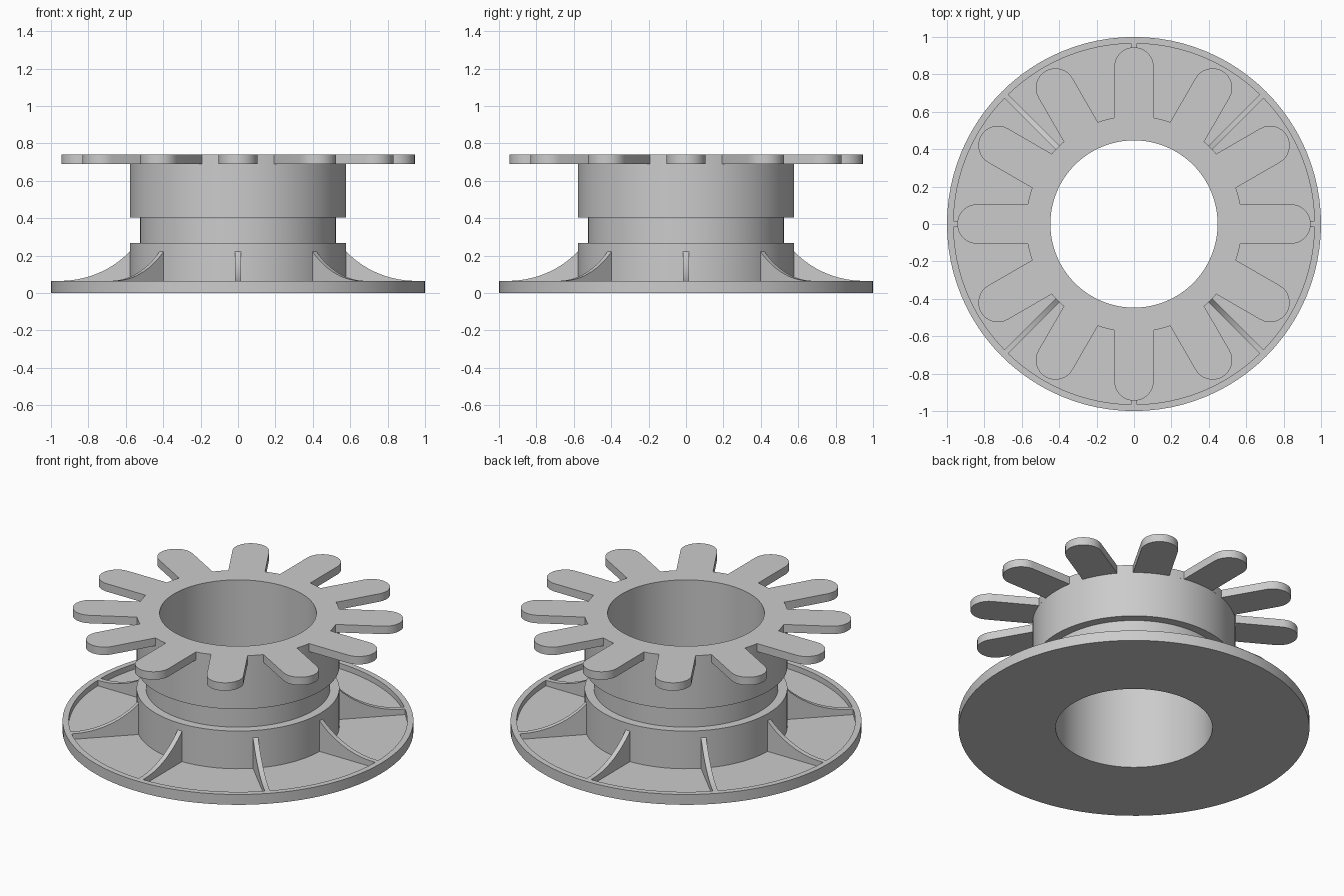
import bpy, bmesh
from math import sin, cos, pi, asin, sqrt, radians
from mathutils import Matrix

if "Cube" in bpy.data.objects:
    bpy.data.objects.remove(bpy.data.objects["Cube"])

SEG = 96
BORE = 0.447
HUB = 0.578


def finish(obj):
    bpy.ops.object.select_all(action='DESELECT')
    obj.select_set(True)
    bpy.context.view_layer.objects.active = obj
    if obj.type == 'CURVE':
        bpy.ops.object.convert(target='MESH')
    bpy.ops.object.shade_smooth_by_angle(angle=radians(30))


def add_mesh(name, bm):
    bmesh.ops.recalc_face_normals(bm, faces=bm.faces)
    mesh = bpy.data.meshes.new(name)
    bm.to_mesh(mesh)
    bm.free()
    obj = bpy.data.objects.new(name, mesh)
    bpy.context.collection.objects.link(obj)
    finish(obj)
    return obj


def lathe(name, profile):
    bm = bmesh.new()
    rings = [[bm.verts.new((r * cos(2 * pi * i / SEG), r * sin(2 * pi * i / SEG), z))
              for i in range(SEG)] for r, z in profile]
    for k, a in enumerate(rings):
        b = rings[(k + 1) % len(rings)]
        for i in range(SEG):
            j = (i + 1) % SEG
            bm.faces.new((a[i], a[j], b[j], b[i]))
    return add_mesh(name, bm)


# Hollow hub with grooved neck and rimmed base flange
lathe("hub_and_base_flange", [
    (BORE, 0), (1.0, 0), (1.0, 0.065), (0.965, 0.065), (0.965, 0.03),
    (HUB, 0.03), (HUB, 0.267), (0.525, 0.267), (0.525, 0.405),
    (HUB, 0.405), (HUB, 0.69), (BORE, 0.69)])

# Eight concave gusset ribs between hub and flange rim
R, R_END, Z_END = 0.52, 0.95, 0.065
start = HUB - 0.008
rib = [(start, 0.03)]
for i in range(13):
    x = start + (R_END - start) * i / 12
    rib.append((x, Z_END + R - sqrt(R * R - (R_END - x) ** 2)))
rib += [(0.967, Z_END), (0.967, 0.03)]
bm = bmesh.new()
for k in range(8):
    turn = Matrix.Rotation(k * pi / 4, 3, 'Z')
    sides = []
    for y in (-0.015, 0.015):
        vs = [bm.verts.new((x, y, z)) for x, z in rib]
        for v in vs:
            v.co = turn @ v.co
        bm.faces.new(vs)
        sides.append(vs)
    a, b = sides
    for i in range(len(a)):
        j = (i + 1) % len(a)
        bm.faces.new((a[i], a[j], b[j], b[i]))
add_mesh("flange_ribs", bm)

# Top plate with twelve round-ended fingers
W, TIP = 0.105, 0.945
half = asin(W / HUB)
outline = []
for k in range(12):
    t = k * pi / 6
    finger = [(HUB * cos(half), -W)]
    finger += [(TIP - W + W * cos(a), W * sin(a))
               for a in (-pi / 2 + pi * i / 16 for i in range(17))]
    finger.append((HUB * cos(half), W))
    outline += [(x * cos(t) - y * sin(t), x * sin(t) + y * cos(t)) for x, y in finger]
    gap = pi / 6 - 2 * half
    outline += [(HUB * cos(t + half + gap * f), HUB * sin(t + half + gap * f))
                for f in (1 / 3, 2 / 3)]
hole = [(BORE * cos(2 * pi * i / SEG), BORE * sin(2 * pi * i / SEG)) for i in range(SEG)]

curve = bpy.data.curves.new("finger_plate", 'CURVE')
curve.dimensions = '2D'
curve.fill_mode = 'BOTH'
curve.extrude = 0.025
for pts in (outline, hole):
    s = curve.splines.new('POLY')
    s.points.add(len(pts) - 1)
    for p, (x, y) in zip(s.points, pts):
        p.co = (x, y, 0, 1)
    s.use_cyclic_u = True
plate = bpy.data.objects.new("finger_plate", curve)
plate.location.z = 0.715
bpy.context.collection.objects.link(plate)
finish(plate)
